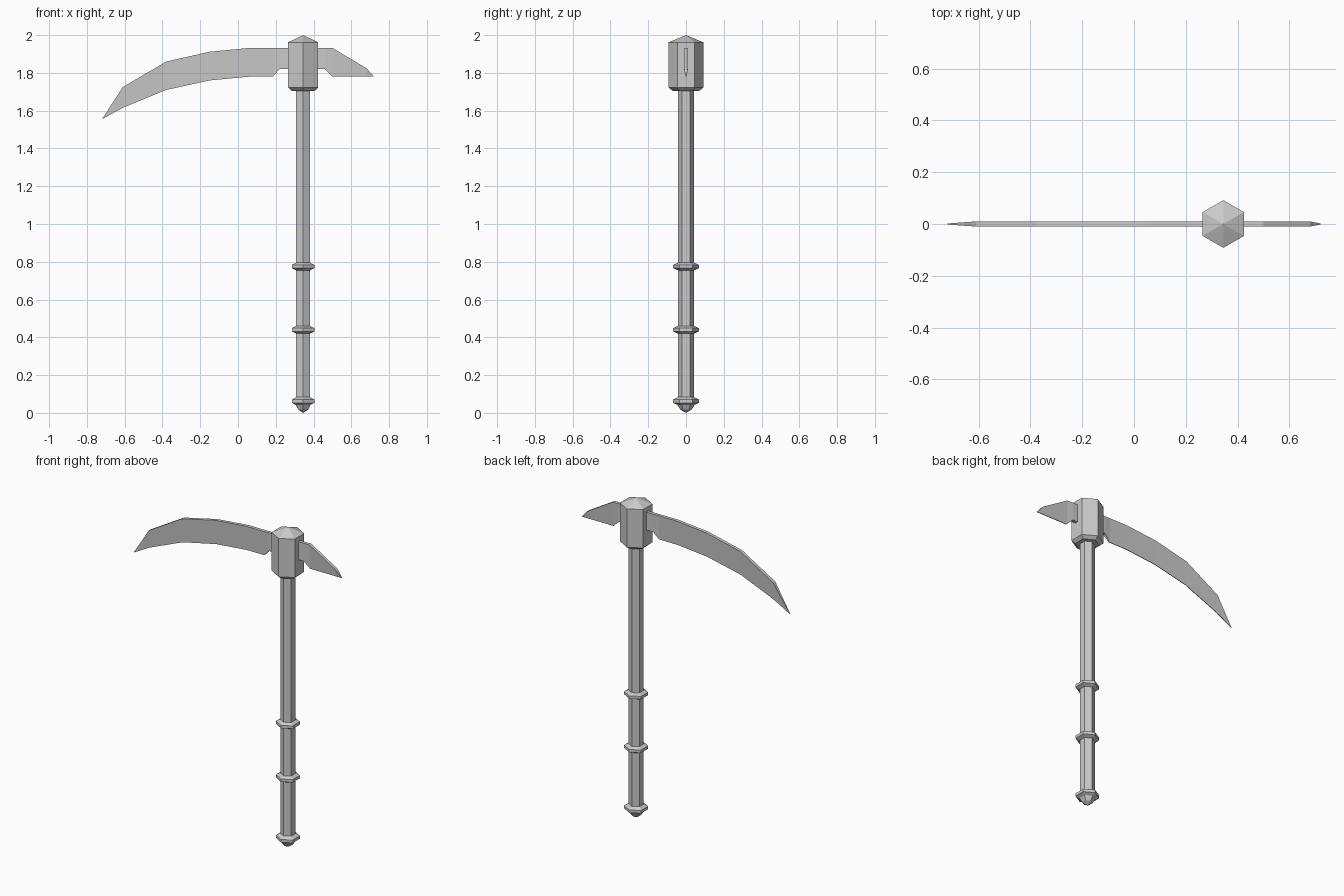
import bpy, bmesh
from math import sin, cos, pi

if "Cube" in bpy.data.objects:
    bpy.data.objects.remove(bpy.data.objects["Cube"])

CX = 0.345  # handle axis


def finish(name, bm):
    bmesh.ops.remove_doubles(bm, verts=bm.verts, dist=1e-4)
    bmesh.ops.recalc_face_normals(bm, faces=bm.faces)
    mesh = bpy.data.meshes.new(name)
    bm.to_mesh(mesh)
    bm.free()
    obj = bpy.data.objects.new(name, mesh)
    bpy.context.collection.objects.link(obj)
    return obj


def bridge(bm, rings):
    """Skin a list of equal-length vertex loops and cap both ends."""
    n = len(rings[0])
    for a, b in zip(rings, rings[1:]):
        for i in range(n):
            j = (i + 1) % n
            bm.faces.new((a[i], a[j], b[j], b[i]))


def hex_lathe(name, profile):
    """Six-sided turned part from (radius, z) pairs; zero radius is an apex."""
    bm = bmesh.new()
    rings = [[bm.verts.new((CX + r * cos(pi / 2 + k * pi / 3),
                            r * sin(pi / 2 + k * pi / 3), z)) for k in range(6)]
             for r, z in profile]
    bridge(bm, rings)
    for (r, z), ring in ((profile[0], rings[0]), (profile[-1], rings[-1])):
        if r > 0:
            bm.faces.new(ring)
    return finish(name, bm)


# Handle
hex_lathe("shaft", [(0.043, 0.05), (0.043, 1.73)])

# Grip rings
for i, z in enumerate((0.44, 0.775)):
    hex_lathe(f"grip_ring_{i + 1}", [(0.043, z - 0.02), (0.068, z - 0.009),
                                     (0.068, z + 0.009), (0.043, z + 0.02)])

# Pommel with pointed end
hex_lathe("pommel", [(0, 0), (0.03, 0.017), (0.046, 0.043), (0.068, 0.053),
                     (0.068, 0.071), (0.043, 0.084)])

# Socket holding the blade
hex_lathe("head_socket", [(0.07, 1.705), (0.092, 1.722), (0.092, 1.962), (0, 2.0)])

# Blade: stations of x, spine z, edge z, spine half-width, edge half-width
T, E = 0.01, 0.002
stations = [
    (-0.72, 1.555, 1.555, E, E),
    (-0.61, 1.725, 1.615, T, E),
    (-0.38, 1.86, 1.71, T, E),
    (-0.15, 1.912, 1.76, T, E),
    (0.06, 1.932, 1.78, T, E),
    (0.185, 1.932, 1.78, T, E),
    (0.22, 1.932, 1.82, T, T),
    (0.46, 1.932, 1.82, T, T),
    (0.50, 1.932, 1.78, T, E),
    (0.68, 1.825, 1.78, T, E),
    (0.72, 1.78, 1.78, E, E),
]
bm = bmesh.new()
rings = [[bm.verts.new(p) for p in ((x, -t, zt), (x, t, zt), (x, e, zb), (x, -e, zb))]
         for x, zt, zb, t, e in stations]
bridge(bm, rings)
finish("blade", bm)
